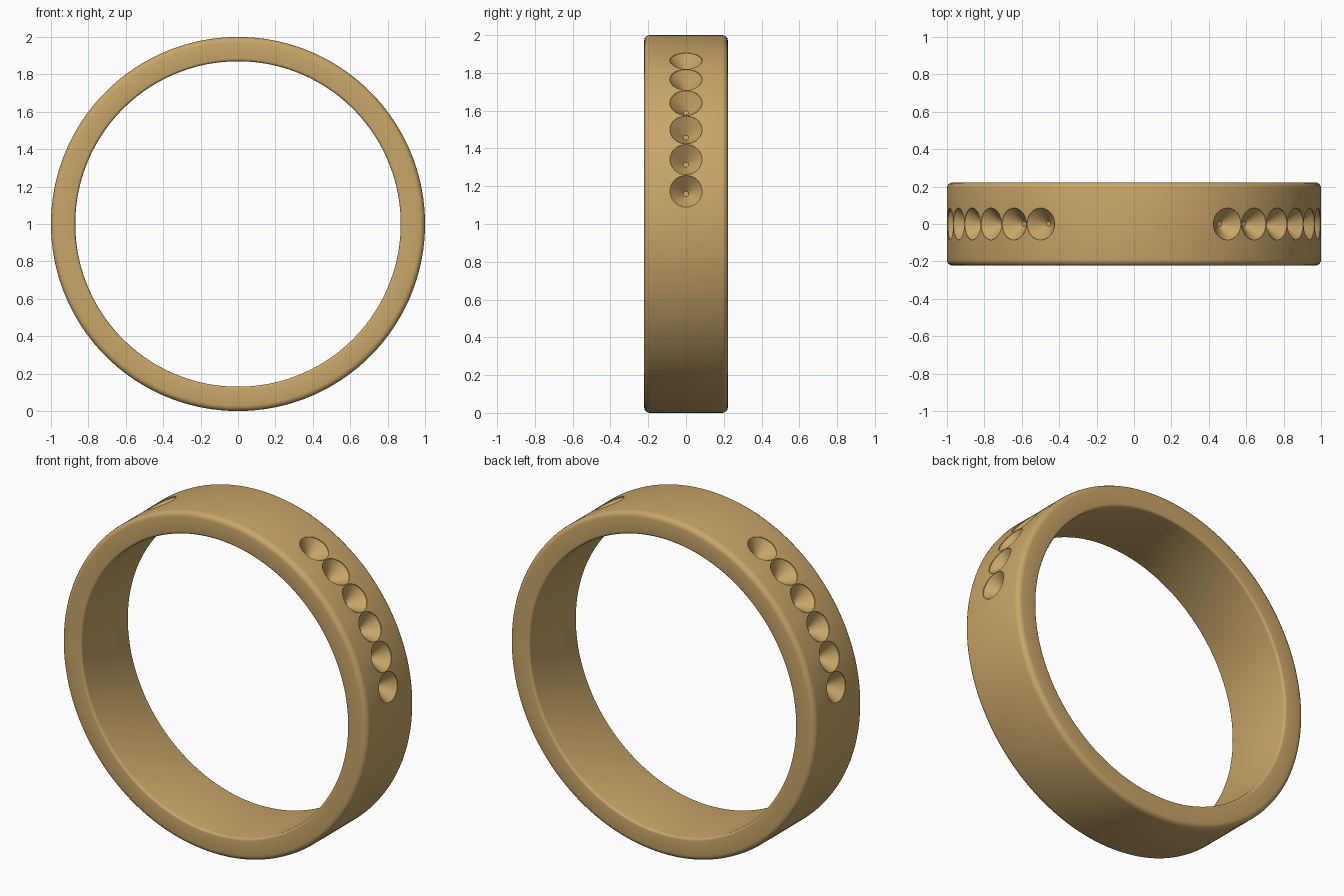
import bpy, bmesh
from math import pi, sin, cos, radians
from mathutils import Matrix, Vector

if "Cube" in bpy.data.objects:
    bpy.data.objects.remove(bpy.data.objects["Cube"])


def lathe(bm, profile, steps, matrix):
    """Spin a closed or pole-to-pole (radius, height) profile about local z."""
    closed = all(r > 0 for r, h in profile)
    verts = [bm.verts.new((r, 0, h)) for r, h in profile]
    edges = [bm.edges.new(p) for p in zip(verts, verts[1:])]
    if closed:
        edges.append(bm.edges.new((verts[-1], verts[0])))
    bmesh.ops.spin(bm, geom=verts + edges, cent=(0, 0, 0), axis=(0, 0, 1),
                   angle=2 * pi, steps=steps, use_merge=True)
    new = [v for v in bm.verts if not v.tag]
    bmesh.ops.transform(bm, matrix=matrix, verts=new)
    bmesh.ops.remove_doubles(bm, verts=new, dist=1e-5)
    for v in bm.verts:
        v.tag = True


def finish(name, bm):
    bmesh.ops.recalc_face_normals(bm, faces=bm.faces)
    mesh = bpy.data.meshes.new(name)
    bm.to_mesh(mesh)
    bm.free()
    obj = bpy.data.objects.new(name, mesh)
    bpy.context.collection.objects.link(obj)
    return obj


# Band: rectangular section with rounded corners
R_OUT, R_IN, HALF = 1.0, 0.87, 0.222


def corner(r, h, rad, start):
    return [(r + rad * cos(radians(start + a)), h + rad * sin(radians(start + a)))
            for a in (0, 22.5, 45, 67.5, 90)]


bo, bi = 0.03, 0.014
section = (corner(R_OUT - bo, HALF - bo, bo, 0) + corner(R_IN + bi, HALF - bi, bi, 90)
           + corner(R_IN + bi, -HALF + bi, bi, 180) + corner(R_OUT - bo, -HALF + bo, bo, 270))
centre = Matrix.Translation((0, 0, 1))
bm = bmesh.new()
lathe(bm, section, 180, centre @ Matrix.Rotation(pi / 2, 4, 'X'))
band = finish("ring_band", bm)

# Conical gem seats: six on each shoulder
seat = [(0, 0.915), (0.014, 0.915), (0.085, 0.995), (0.085, 1.05), (0, 1.05)]
bm = bmesh.new()
for side in (-1, 1):
    for k in range(1, 7):
        a = radians(10 * k)
        d = Vector((side * cos(a), 0, sin(a)))
        lathe(bm, seat, 48, centre @ d.to_track_quat('Z', 'Y').to_matrix().to_4x4())
cutter = finish("gem_seat_cutter", bm)
cutter.hide_render = True

cut = band.modifiers.new("gem_seats", 'BOOLEAN')
cut.operation, cut.solver, cut.object = 'DIFFERENCE', 'EXACT', cutter
bpy.context.view_layer.objects.active = band
band.select_set(True)
bpy.ops.object.modifier_apply(modifier=cut.name)
bpy.data.objects.remove(cutter)
bpy.ops.object.shade_smooth_by_angle(angle=radians(30))

# Gold
gold = bpy.data.materials.new("gold")
gold.diffuse_color = (0.58, 0.38, 0.14, 1)
gold.use_nodes = True
gold.node_tree.nodes["Principled BSDF"].inputs["Base Color"].default_value = gold.diffuse_color
band.data.materials.clear()
band.data.materials.append(gold)
